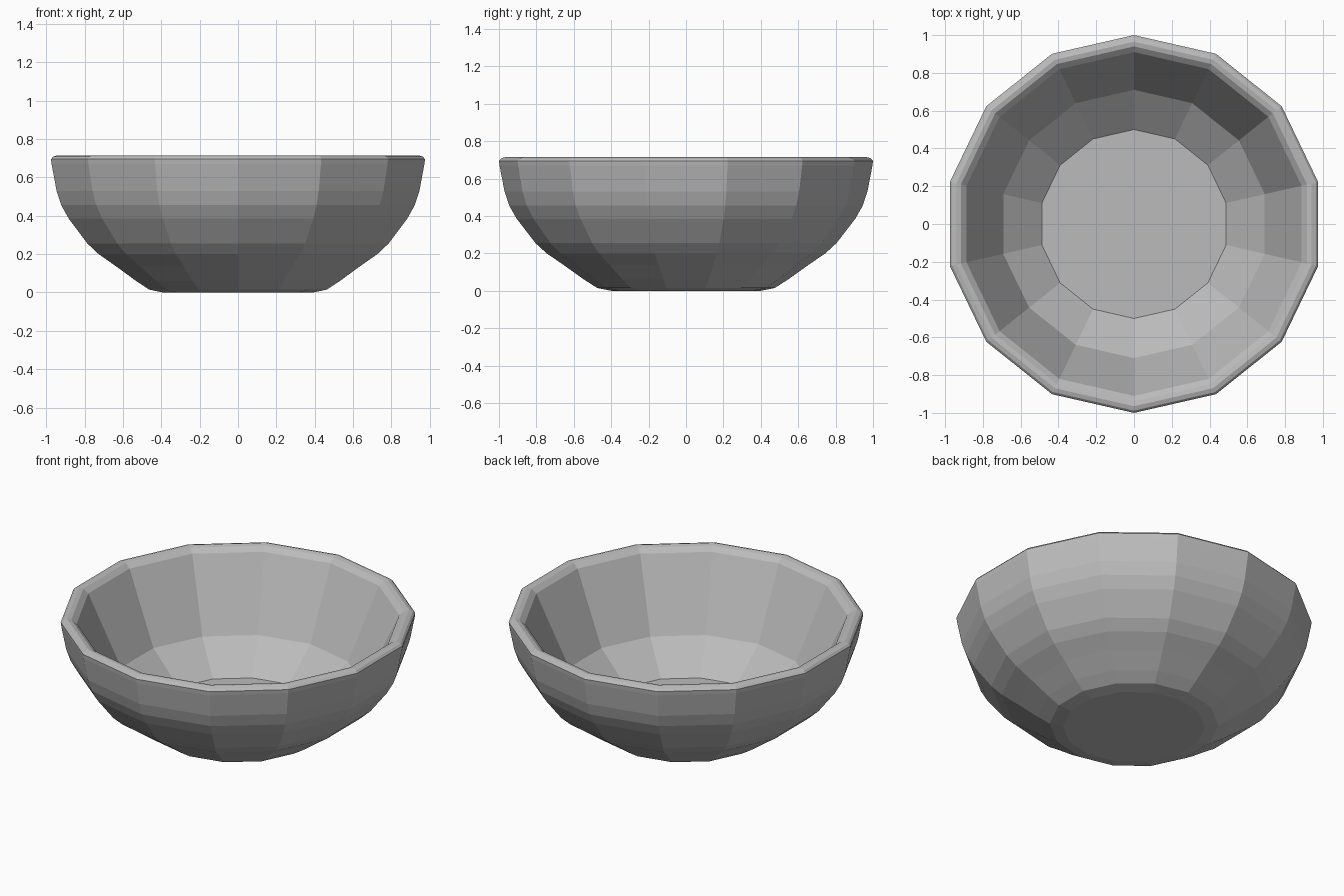
import bpy
import bmesh
import math

cube = bpy.data.objects.get("Cube")
if cube:
    bpy.data.objects.remove(cube, do_unlink=True)

SIDES = 14

# Wall profile as (radius, height): outside upward, over the rim, down the inside
OUTER = [(0.40, 0), (0.475, 0.015), (0.545, 0.06), (0.65, 0.135), (0.745, 0.20),
         (0.805, 0.255), (0.905, 0.385), (0.945, 0.455), (0.97, 0.53), (0.997, 0.67)]
RIM = [(1.0, 0.695), (0.988, 0.708), (0.965, 0.715), (0.94, 0.71), (0.91, 0.685)]
INNER = [(0.71, 0.26), (0.50, 0.09)]


def make_material(name, rgb):
    mat = bpy.data.materials.new(name)
    mat.use_nodes = True
    color = (*rgb, 1)
    mat.diffuse_color = color
    mat.node_tree.nodes["Principled BSDF"].inputs["Base Color"].default_value = color
    return mat


def lathe(name, profile, mat):
    """Faceted closed vessel with one corner pointing to the back."""
    bm = bmesh.new()
    rings = []
    for r, z in profile:
        angles = [math.pi / 2 + math.tau * i / SIDES for i in range(SIDES)]
        rings.append([bm.verts.new((r * math.cos(a), r * math.sin(a), z)) for a in angles])
    for low, high in zip(rings, rings[1:]):
        for i in range(SIDES):
            j = (i + 1) % SIDES
            bm.faces.new((low[i], low[j], high[j], high[i]))
    # Foot underneath and floor inside
    bm.faces.new(rings[0][::-1])
    bm.faces.new(rings[-1])
    bmesh.ops.recalc_face_normals(bm, faces=bm.faces)
    mesh = bpy.data.meshes.new(name)
    bm.to_mesh(mesh)
    bm.free()
    mesh.materials.append(mat)
    obj = bpy.data.objects.new(name, mesh)
    bpy.context.collection.objects.link(obj)
    return obj


lathe("bowl", OUTER + RIM + INNER, make_material("plain grey", (0.5, 0.5, 0.5)))
